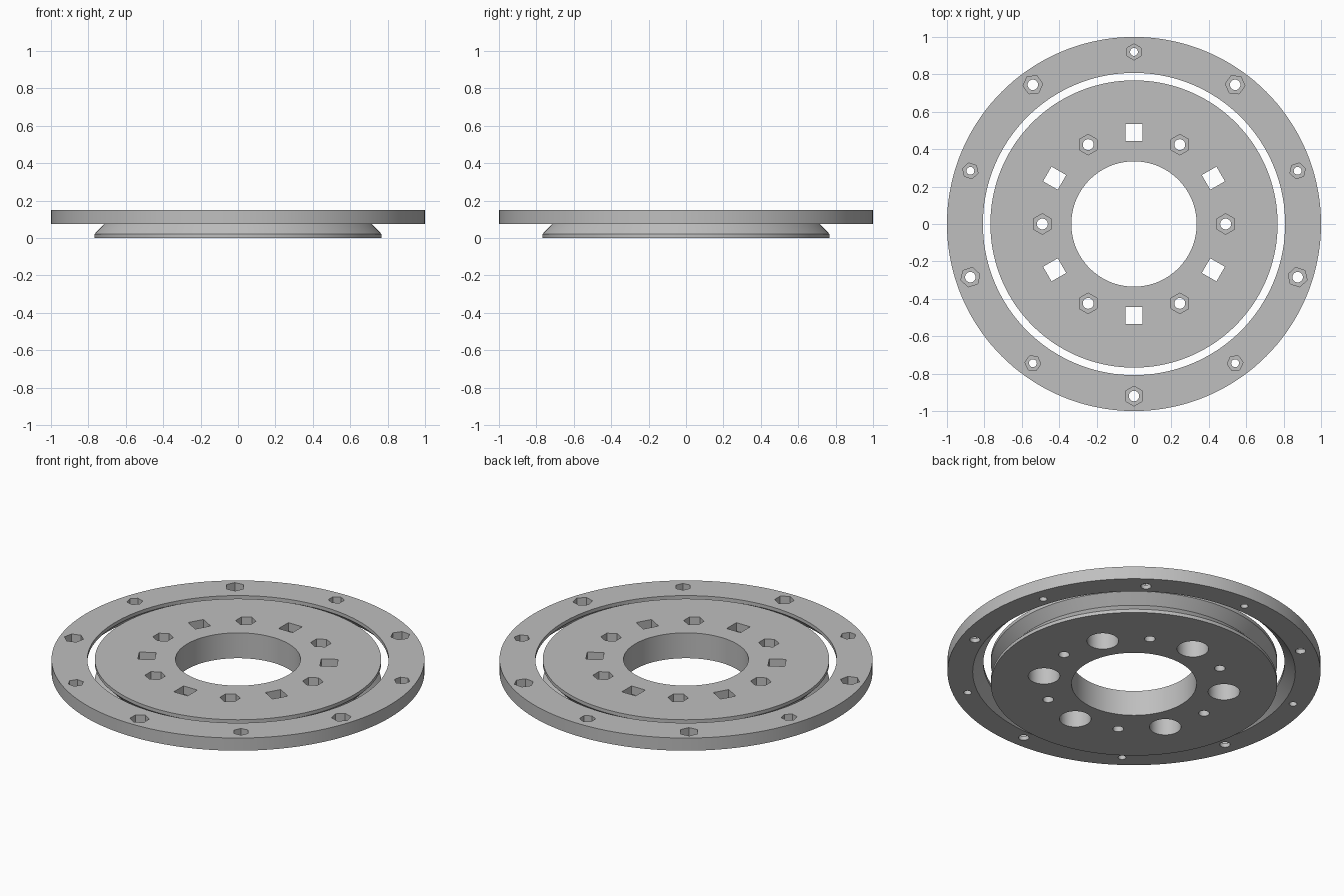
import bpy, bmesh
from math import sin, cos, pi, radians

old = bpy.data.objects.get("Cube")
if old:
    bpy.data.objects.remove(old, do_unlink=True)

grey = bpy.data.materials.new("plain grey")
grey.use_nodes = True
COLOUR = (0.52, 0.52, 0.52, 1)
grey.diffuse_color = COLOUR
grey.node_tree.nodes["Principled BSDF"].inputs["Base Color"].default_value = COLOUR

TOP = 0.15
MID = TOP / 2
SEGMENTS = 144


def make_object(name, bm):
    bmesh.ops.recalc_face_normals(bm, faces=bm.faces)
    mesh = bpy.data.meshes.new(name)
    bm.to_mesh(mesh)
    bm.free()
    mesh.materials.append(grey)
    obj = bpy.data.objects.new(name, mesh)
    bpy.context.collection.objects.link(obj)
    return obj


def lathe(name, profile):
    """Turn a closed (radius, height) profile around the z axis."""
    bm = bmesh.new()
    rings = []
    for i in range(SEGMENTS):
        a = 2 * pi * i / SEGMENTS
        rings.append([bm.verts.new((r * cos(a), r * sin(a), z)) for r, z in profile])
    n = len(profile)
    for i in range(SEGMENTS):
        p, q = rings[i], rings[(i + 1) % SEGMENTS]
        for j in range(n):
            k = (j + 1) % n
            bm.faces.new((p[j], q[j], q[k], p[k]))
    return make_object(name, bm)


def add_prism(bm, distance, angle, sides, radius, z0, z1, turn=0):
    """Add an upright prism at a polar position, turned to face outward."""
    a = radians(angle)
    cx, cy = distance * cos(a), distance * sin(a)
    corners = [a + radians(turn) + 2 * pi * i / sides for i in range(sides)]
    low, high = [[bm.verts.new((cx + radius * cos(t), cy + radius * sin(t), z))
                  for t in corners] for z in (z0, z1)]
    bm.faces.new(low[::-1])
    bm.faces.new(high)
    for i in range(sides):
        k = (i + 1) % sides
        bm.faces.new((low[i], low[k], high[k], high[i]))


def cut(obj, prisms):
    """Subtract a set of separate prisms from the object."""
    bm = bmesh.new()
    for args in prisms:
        add_prism(bm, *args)
    cutter = make_object("cutter", bm)
    cutter.hide_render = True
    mod = obj.modifiers.new("cut", "BOOLEAN")
    mod.operation = "DIFFERENCE"
    mod.solver = "EXACT"
    mod.object = cutter
    bpy.context.view_layer.objects.active = obj
    bpy.ops.object.modifier_apply(modifier=mod.name)
    bpy.data.objects.remove(cutter, do_unlink=True)


# Inner hub with a V groove around its rim
hub = lathe("inner_hub", [(0.335, 0), (0.768, 0), (0.768, 0.02), (0.715, MID),
                          (0.768, 0.13), (0.768, TOP), (0.335, TOP)])
nut_angles = range(0, 360, 60)
bolt_angles = range(30, 390, 60)
R = 0.49
# Nut pockets and square holes, then round holes and counterbores
cut(hub, [(R, a, 6, 0.055, MID, 0.3, 30) for a in nut_angles]
    + [(R, a, 4, 0.064, -0.1, 0.3, 45) for a in bolt_angles])
cut(hub, [(R, a, 32, 0.029, -0.2, 0.2) for a in nut_angles]
    + [(R, a, 48, 0.085, -0.2, 0.1) for a in bolt_angles])

# Outer ring with a bevelled inner edge
ring = lathe("outer_ring", [(0.865, MID), (1, MID), (1, TOP),
                            (0.808, TOP), (0.808, 0.13)])
# Nut pockets alternate between a small and a large size
small = range(90, 450, 72)
large = range(54, 414, 72)
R = 0.92
cut(ring, [(R, a, 6, 0.043, 0.1, 0.3) for a in small]
    + [(R, a, 6, 0.053, 0.1, 0.3) for a in large])
cut(ring, [(R, a, 32, 0.021, -0.2, 0.2) for a in small]
    + [(R, a, 32, 0.028, -0.2, 0.2) for a in large])

# Smooth the round walls and keep the edges sharp
bpy.ops.object.select_all(action="DESELECT")
for obj in (hub, ring):
    obj.select_set(True)
bpy.context.view_layer.objects.active = hub
bpy.ops.object.shade_smooth_by_angle(angle=radians(25))
